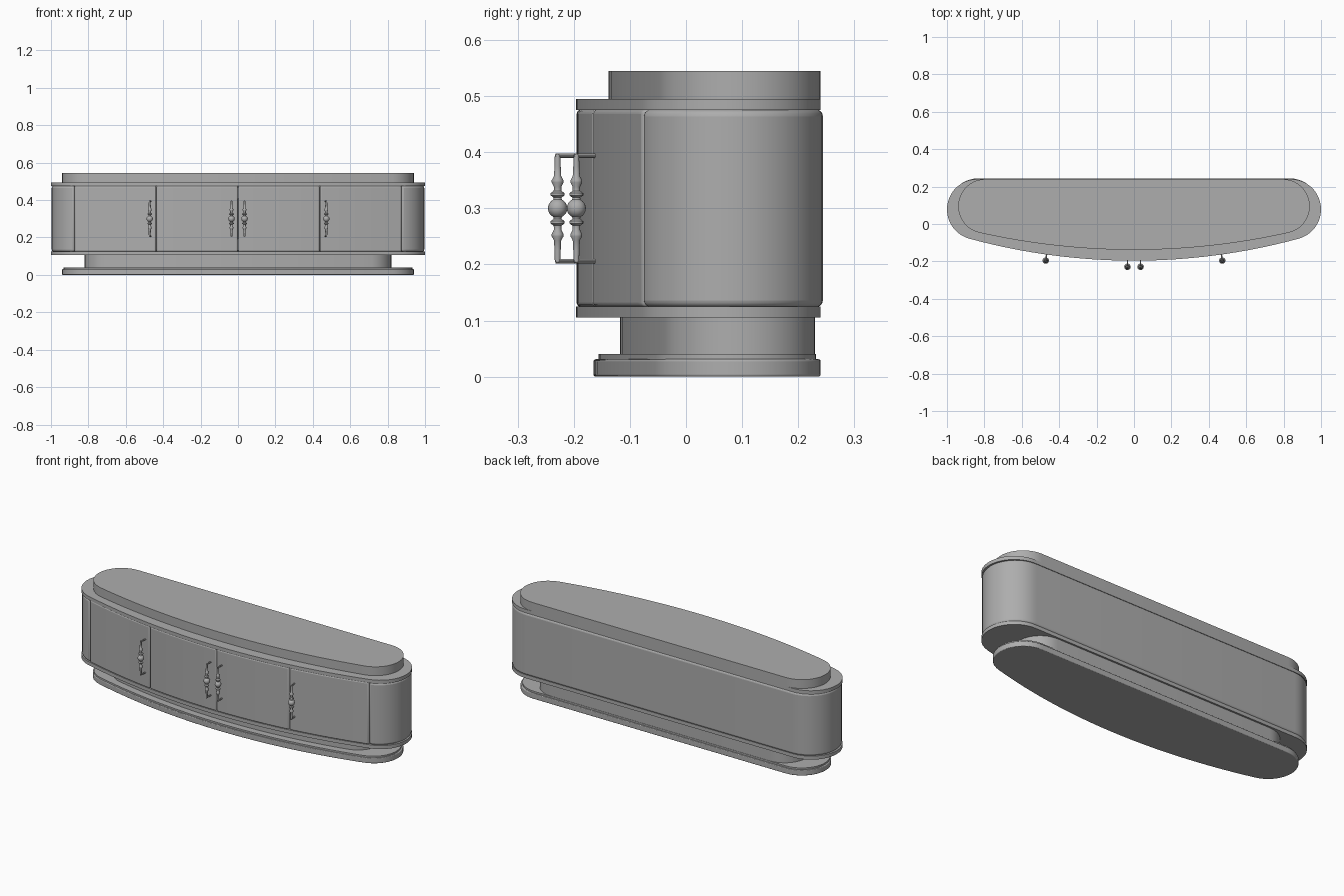
import bpy, bmesh, math
from mathutils import Matrix

if "Cube" in bpy.data.objects:
    bpy.data.objects.remove(bpy.data.objects["Cube"])

grey = bpy.data.materials.new("plain_grey")
grey.use_nodes = True
colour = (0.42, 0.42, 0.42, 1)
grey.diffuse_color = colour
grey.node_tree.nodes["Principled BSDF"].inputs["Base Color"].default_value = colour


def finish(name, bm, bevel=0):
    bmesh.ops.recalc_face_normals(bm, faces=bm.faces)
    mesh = bpy.data.meshes.new(name)
    bm.to_mesh(mesh)
    bm.free()
    mesh.materials.append(grey)
    ob = bpy.data.objects.new(name, mesh)
    bpy.context.collection.objects.link(ob)
    if bevel:
        mod = ob.modifiers.new("soft_edges", 'BEVEL')
        mod.width = bevel
        mod.segments = 4
        mod.limit_method = 'ANGLE'
        mod.angle_limit = math.radians(40)
    bpy.ops.object.select_all(action='DESELECT')
    ob.select_set(True)
    bpy.context.view_layer.objects.active = ob
    bpy.ops.object.shade_smooth_by_angle(angle=math.radians(35))
    return ob


def prism(name, points, z0, z1, bevel=0):
    bm = bmesh.new()
    face = bm.faces.new([bm.verts.new((x, y, z0)) for x, y in points])
    ext = bmesh.ops.extrude_face_region(bm, geom=[face])
    top = [v for v in ext["geom"] if isinstance(v, bmesh.types.BMVert)]
    bmesh.ops.translate(bm, verts=top, vec=(0, 0, z1 - z0))
    return finish(name, bm, bevel)


def bow_radius(half, front, back, r):
    # radius of the front bow that runs tangent into the round ends
    cx, d = half - r, back - r - front
    return (cx * cx + d * d - r * r) / (2 * (d - r))


def round_ends(half, front, back, r, steps=20):
    # right end, straight back, left end
    cx, cy = half - r, back - r
    lean = math.asin(cx / (bow_radius(half, front, back, r) - r))
    start = lean - math.pi / 2
    angles = [start + (math.pi / 2 - start) * i / steps for i in range(steps + 1)]
    right = [(cx + r * math.cos(a), cy + r * math.sin(a)) for a in angles]
    return right + [(-x, y) for x, y in reversed(right)]


def bow(x0, x1, front, radius, steps=32):
    xs = [x0 + (x1 - x0) * i / steps for i in range(steps + 1)]
    return [(x, front + radius - math.sqrt(radius ** 2 - x * x)) for x in xs]


def slab(name, half, front, back, r, z0, z1, bevel=0):
    pts = round_ends(half, front, back, r)
    x = pts[0][0]
    pts += bow(-x, x, front, bow_radius(half, front, back, r))[1:-1]
    return prism(name, pts, z0, z1, bevel)


# plinth, mouldings and top
slab("base_slab", 0.94, -0.165, 0.24, 0.15, 0, 0.031, 0.004)
slab("base_step", 0.932, -0.156, 0.232, 0.145, 0.03, 0.04)
slab("plinth_neck", 0.82, -0.118, 0.23, 0.135, 0.038, 0.107)
slab("lower_moulding", 1.0, -0.196, 0.24, 0.162, 0.105, 0.125)
slab("upper_moulding", 1.0, -0.196, 0.24, 0.162, 0.475, 0.495)
slab("top_slab", 0.94, -0.138, 0.24, 0.145, 0.494, 0.545)

# cabinet body: ends and back in one wrap, recessed behind the doors
BODY = (0.996, -0.195, 0.244, 0.164)
R = bow_radius(*BODY)
wrap = round_ends(*BODY)
edge = wrap[0][0]
recess = bow(-edge + 0.006, edge - 0.006, BODY[1] + 0.03, R)
prism("cabinet_body", wrap + recess, 0.124, 0.476, 0.012)

# four bowed doors
seams = [-edge, -0.437, 0, 0.437, edge]
for i, (x0, x1) in enumerate(zip(seams, seams[1:])):
    front = bow(x0 + 0.001, x1 - 0.001, BODY[1], R, 16)
    inner = [(x, y + 0.04) for x, y in reversed(front)]
    prism(f"door_{i + 1}", front + inner, 0.124, 0.476, 0.008)

# turned handles: half profile (radius, height from centre), mirrored
half_profile = [(0.005, 0.096), (0.0055, 0.075), (0.0065, 0.057), (0.0105, 0.05),
                (0.0105, 0.046), (0.0065, 0.038), (0.007, 0.031), (0.0125, 0.027),
                (0.0125, 0.023), (0.007, 0.019)]
ball = [(0.0172 * math.cos(a), 0.0172 * math.sin(a))
        for a in [math.radians(d) for d in range(64, -1, -16)]]
half_profile += ball
profile = half_profile + [(r, -z) for r, z in reversed(half_profile[:-1])]


def handle(name, x, gap=0.034, sides=16):
    bm = bmesh.new()
    rings = []
    for r, z in profile:
        rings.append([bm.verts.new((r * math.cos(t), r * math.sin(t), z))
                      for t in [2 * math.pi * k / sides for k in range(sides)]])
    for a, b in zip(rings, rings[1:]):
        for k in range(sides):
            n = (k + 1) % sides
            bm.faces.new((a[k], a[n], b[n], b[k]))
    bm.faces.new(rings[0])
    bm.faces.new(rings[-1])
    # arms back to the door
    for z in (0.094, -0.094):
        bmesh.ops.create_cone(
            bm, cap_ends=True, segments=10, radius1=0.004, radius2=0.004, depth=gap + 0.008,
            matrix=Matrix.Translation((0, gap / 2, z)) @ Matrix.Rotation(math.pi / 2, 4, 'X'))
    ob = finish(name, bm)
    y = BODY[1] + R - math.sqrt(R * R - x * x)
    ob.location = (x, y - gap, 0.3)
    ob.rotation_euler.z = math.asin(x / R)


for label, x in (("right_outer", -0.472), ("right_inner", -0.035),
                 ("left_inner", 0.035), ("left_outer", 0.472)):
    handle(label + "_handle", x)
